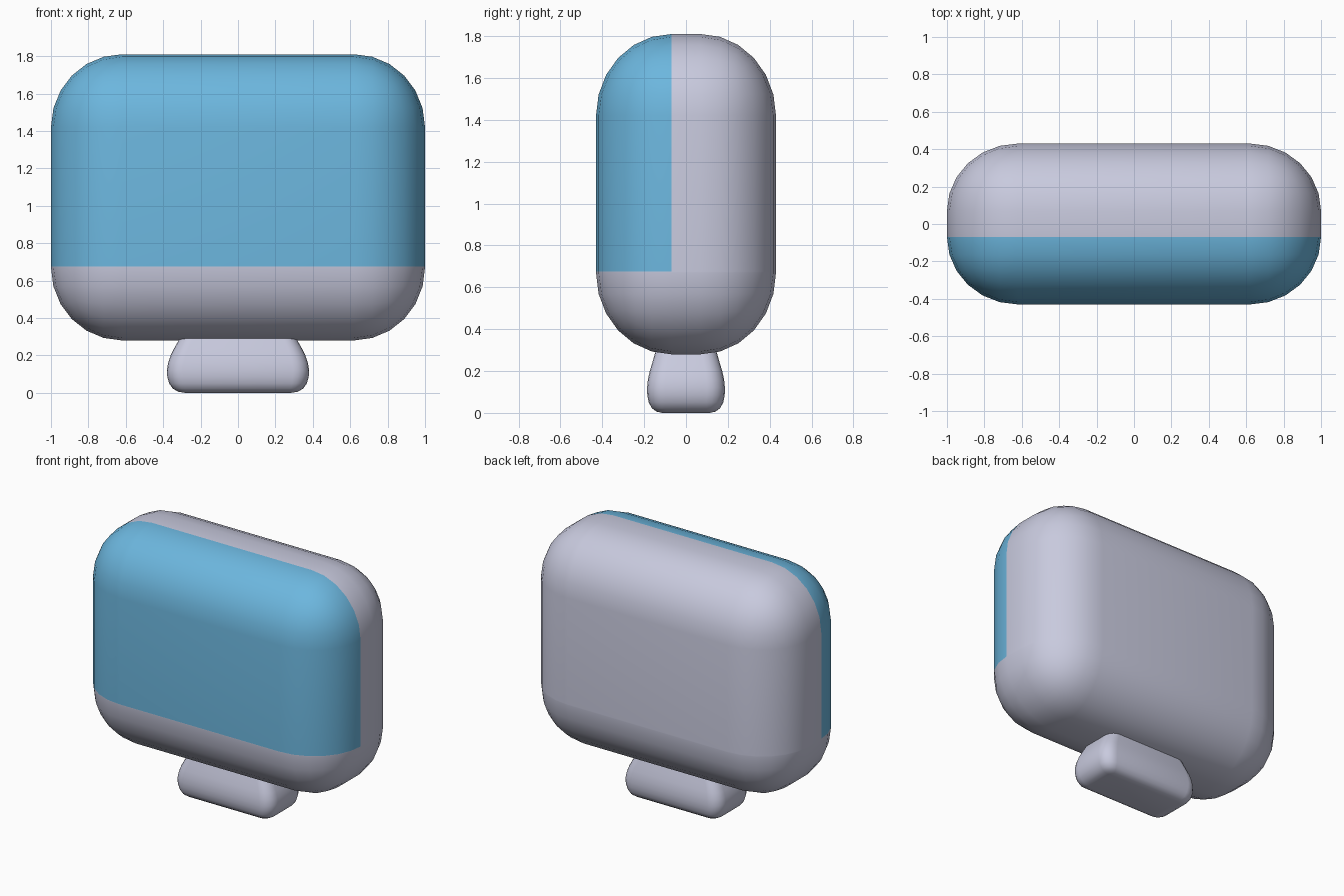
import bpy, bmesh, math
from mathutils import Vector

if "Cube" in bpy.data.objects:
    bpy.data.objects.remove(bpy.data.objects["Cube"])


def material(name, rgb):
    m = bpy.data.materials.new(name)
    m.diffuse_color = (*rgb, 1)
    m.use_nodes = True
    m.node_tree.nodes["Principled BSDF"].inputs["Base Color"].default_value = m.diffuse_color
    return m


GREY = material("pale grey", (0.58, 0.59, 0.73))
BLUE = material("sky blue", (0.15, 0.47, 0.73))


def finish(bm, name, mats):
    bmesh.ops.recalc_face_normals(bm, faces=bm.faces)
    mesh = bpy.data.meshes.new(name)
    for f in bm.faces:
        f.smooth = True
    bm.to_mesh(mesh)
    bm.free()
    for m in mats:
        mesh.materials.append(m)
    obj = bpy.data.objects.new(name, mesh)
    bpy.context.collection.objects.link(obj)
    return obj


# Rounded body: bevelled box, bevel radius set per axis
half = Vector((1.0, 0.43, 0.765))
rad = Vector((0.38, 0.36, 0.39))
SPLIT_Z, SPLIT_Y = 0.675, -0.07
bm = bmesh.new()
bmesh.ops.create_cube(bm, size=2)
for v in bm.verts:
    v.co = Vector(c * h / r for c, h, r in zip(v.co, half, rad))
bmesh.ops.bevel(bm, geom=bm.edges[:], offset=1, offset_type='OFFSET',
                segments=6, profile=0.5, affect='EDGES')
for v in bm.verts:
    v.co = Vector(c * r for c, r in zip(v.co, rad)) + Vector((0, 0, 1.045))

# Blue front panel: upper front faces of the body
for co, no in (((0, 0, SPLIT_Z), (0, 0, 1)), ((0, SPLIT_Y, 0), (0, 1, 0))):
    bmesh.ops.bisect_plane(bm, geom=bm.verts[:] + bm.edges[:] + bm.faces[:],
                           plane_co=co, plane_no=no, dist=0.003)
for f in bm.faces:
    c = f.calc_center_median()
    f.material_index = int(c.z > SPLIT_Z and c.y < SPLIT_Y)
finish(bm, "body", [GREY, BLUE])


# Foot: rounded rectangles lofted upward, flaring in toward the body
def ring(bm, hx, hy, r, z, n=5):
    verts = []
    for k, (sx, sy) in enumerate(((1, 1), (-1, 1), (-1, -1), (1, -1))):
        for i in range(n + 1):
            a = (k + i / n) * math.pi / 2
            verts.append(bm.verts.new((sx * (hx - r) + r * math.cos(a),
                                       sy * (hy - r) + r * math.sin(a), z)))
    return verts


profile = [(0.285, 0.115, 0.02, 0.0), (0.32, 0.14, 0.045, 0.006), (0.348, 0.163, 0.065, 0.022),
           (0.368, 0.178, 0.08, 0.05), (0.378, 0.185, 0.085, 0.085), (0.38, 0.186, 0.085, 0.12),
           (0.374, 0.182, 0.085, 0.16), (0.36, 0.173, 0.08, 0.2), (0.34, 0.161, 0.075, 0.24),
           (0.315, 0.148, 0.07, 0.285), (0.3, 0.14, 0.065, 0.31)]
bm = bmesh.new()
rings = [ring(bm, *p) for p in profile]
for a, b in zip(rings, rings[1:]):
    for i in range(len(a)):
        j = (i + 1) % len(a)
        bm.faces.new((a[i], a[j], b[j], b[i]))
bm.faces.new(rings[0])
bm.faces.new(rings[-1])
finish(bm, "foot", [GREY])
